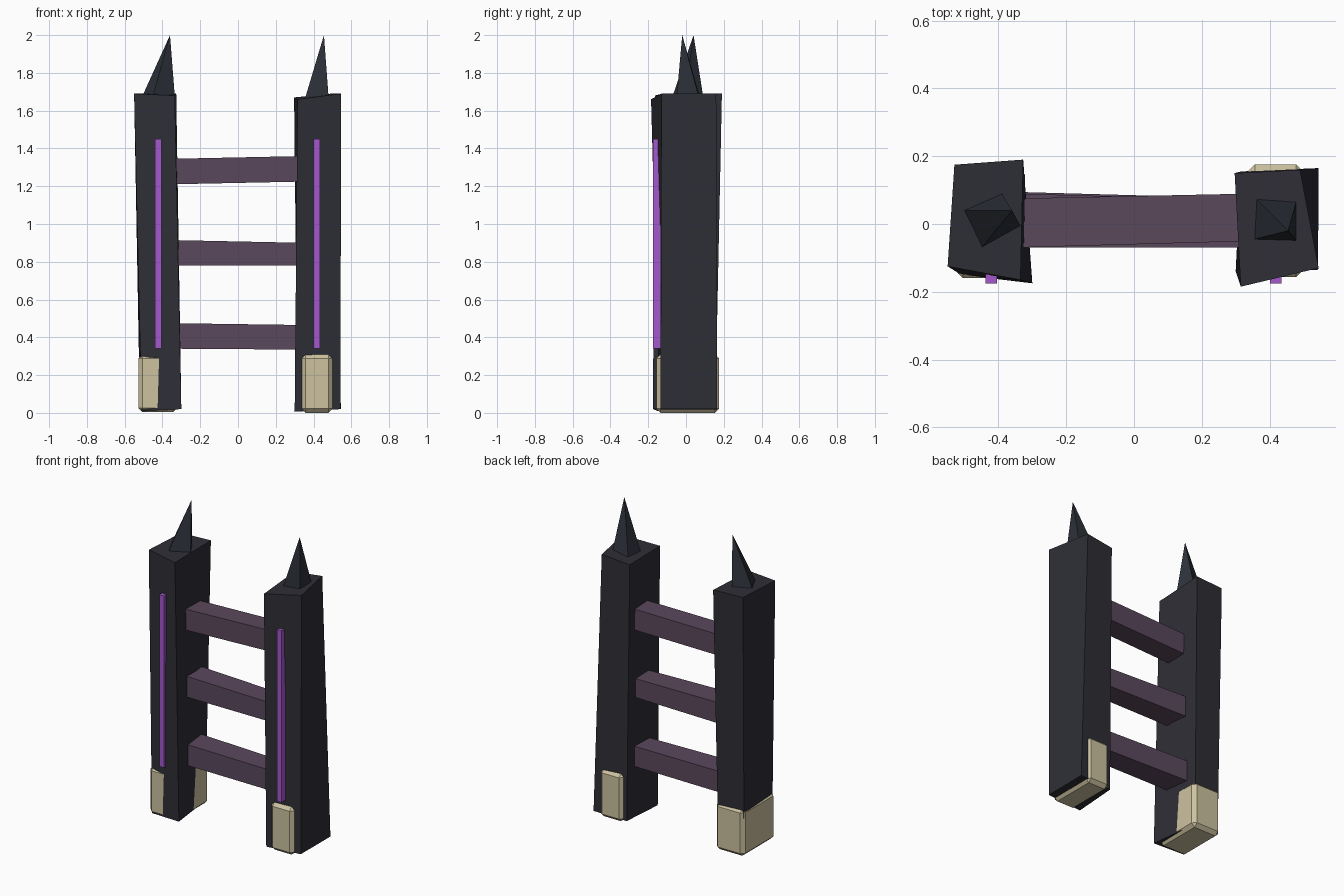
import bpy, bmesh

if "Cube" in bpy.data.objects:
    bpy.data.objects.remove(bpy.data.objects["Cube"])


def material(name, rgb):
    m = bpy.data.materials.new(name)
    lin = [((c / 255 + 0.055) / 1.055) ** 2.4 for c in rgb]
    m.diffuse_color = (*lin, 1)
    m.use_nodes = True
    m.node_tree.nodes["Principled BSDF"].inputs["Base Color"].default_value = m.diffuse_color
    return m


STONE = material("dark stone", (46, 46, 54))
SPIKE = material("spike slate", (44, 48, 56))
WOOD = material("plum wood", (90, 72, 92))
BONE = material("bone", (205, 194, 160))
GLOW = material("purple glow", (165, 88, 205))


def solid(name, rings, mat, bevel=0):
    """Loft closed rings of points; a ring of one point makes a tip."""
    bm = bmesh.new()
    loops = [[bm.verts.new(p) for p in ring] for ring in rings]
    for a, b in zip(loops, loops[1:]):
        n = len(a)
        for i in range(n):
            j = (i + 1) % n
            top = [b[0]] if len(b) == 1 else [b[j], b[i]]
            bm.faces.new([a[i], a[j]] + top)
    for loop in (loops[0], loops[-1]):
        if len(loop) > 2:
            bm.faces.new(loop)
    if bevel:
        bmesh.ops.bevel(bm, geom=bm.edges[:], offset=bevel, segments=1,
                        affect='EDGES', profile=0.5)
    bmesh.ops.recalc_face_normals(bm, faces=bm.faces[:])
    me = bpy.data.meshes.new(name)
    bm.to_mesh(me)
    bm.free()
    me.materials.append(mat)
    ob = bpy.data.objects.new(name, me)
    bpy.context.collection.objects.link(ob)
    return ob


def box(name, x, y, z, mat, bevel=0):
    ring = [(x[0], y[0]), (x[1], y[0]), (x[1], y[1]), (x[0], y[1])]
    return solid(name, [[(*p, h) for p in ring] for h in z], mat, bevel)


# Crooked posts: bottom ring then top ring
solid("left_post", [
    [(-.51, -.15, .01), (-.30, -.175, .02), (-.34, .155, .02), (-.52, .15, .05)],
    [(-.55, -.125, 1.69), (-.335, -.165, 1.68), (-.327, .19, 1.69), (-.53, .175, 1.69)],
], STONE)
solid("right_post", [
    [(.30, -.14, .006), (.543, -.135, .02), (.545, .165, .02), (.315, .155, .012)],
    [(.315, -.185, 1.66), (.545, -.13, 1.69), (.49, .16, 1.69), (.297, .15, 1.67)],
], STONE)

# Chamfered base blocks that poke through the posts
box("left_base_block", (-.527, -.322), (-.16, .168), (.004, .31), BONE, .022)
box("right_base_block", (.335, .50), (-.157, .176), (0, .31), BONE, .022)

# Leaning spikes
solid("left_spike", [
    [(-.505, .04, 1.68), (-.45, -.07, 1.68), (-.335, -.005, 1.68), (-.39, .09, 1.68)],
    [(-.36, .04, 2.0)]], SPIKE)
solid("right_spike", [
    [(.355, -.045, 1.665), (.48, -.05, 1.665), (.48, .07, 1.665), (.36, .075, 1.665)],
    [(.455, -.02, 2.0)]], SPIKE)

# Glowing strips on the front
for side, x in (("left", -.422), ("right", .418)):
    box(side + "_strip", (x - .017, x + .017), (-.176, -.10), (.34, 1.45), GLOW)

# Uneven rungs: (y0, y1, z0, z1) at the left and right ends
RUNGS = {
    "top_rung": ((-.07, .075, 1.21, 1.345), (-.05, .09, 1.225, 1.36)),
    "middle_rung": ((-.07, .09, .78, .915), (-.07, .07, .78, .90)),
    "bottom_rung": ((-.07, .095, .34, .475), (-.07, .075, .335, .465)),
}
for name, ends in RUNGS.items():
    solid(name, [[(x, y0, z0), (x, y1, z0), (x, y1, z1), (x, y0, z1)]
                 for x, (y0, y1, z0, z1) in zip((-.36, .36), ends)], WOOD)
